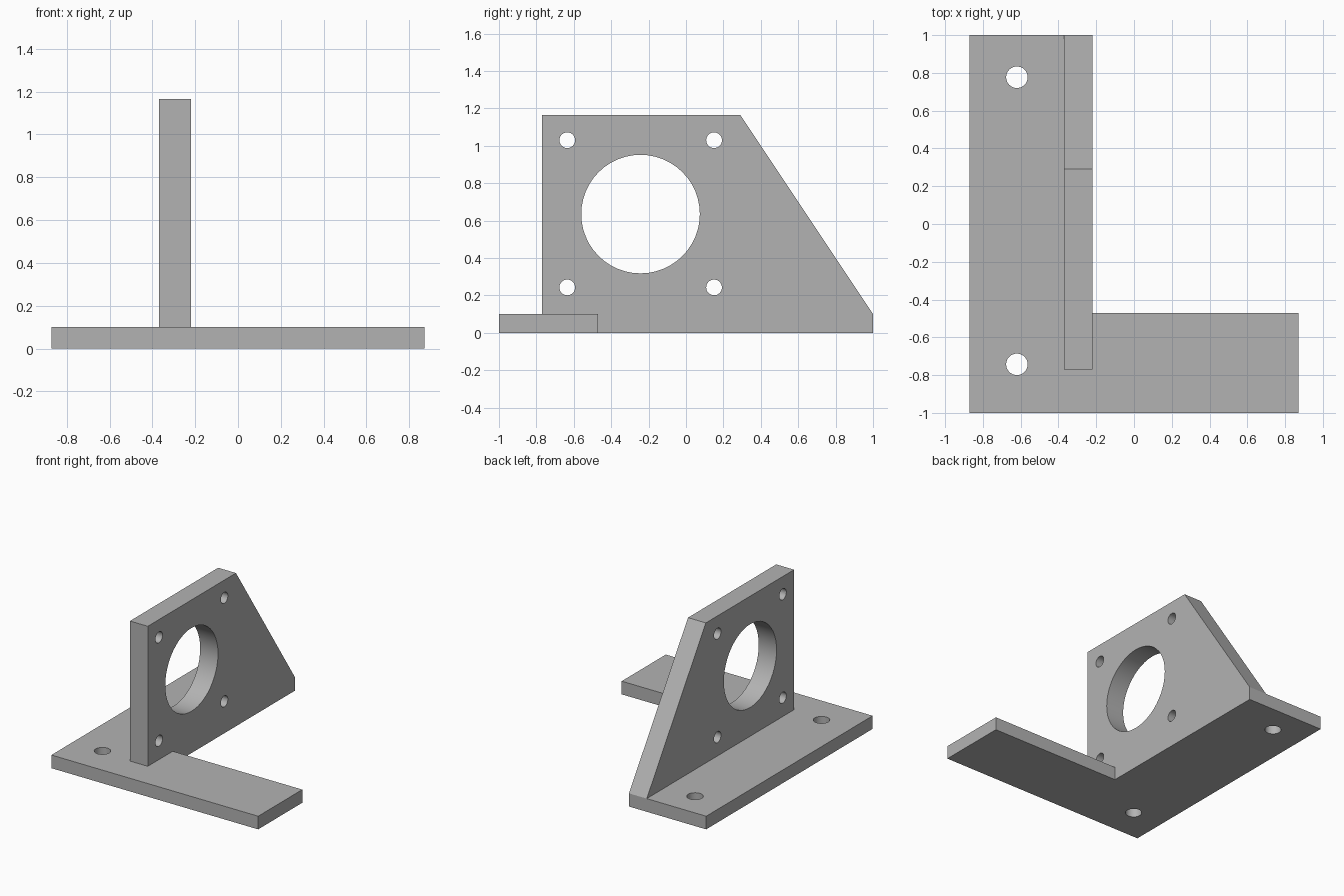
import bpy, bmesh, math
from mathutils import Matrix

cube = bpy.data.objects.get("Cube")
if cube:
    bpy.data.objects.remove(cube, do_unlink=True)

grey = bpy.data.materials.new("plain grey")
grey.use_nodes = True
colour = (0.45, 0.45, 0.45, 1)
grey.diffuse_color = colour
grey.node_tree.nodes["Principled BSDF"].inputs["Base Color"].default_value = colour


def add_object(name, bm):
    bmesh.ops.recalc_face_normals(bm, faces=bm.faces)
    mesh = bpy.data.meshes.new(name)
    bm.to_mesh(mesh)
    bm.free()
    mesh.materials.append(grey)
    obj = bpy.data.objects.new(name, mesh)
    bpy.context.collection.objects.link(obj)
    return obj


def extrude_outline(name, points, direction):
    bm = bmesh.new()
    face = bm.faces.new([bm.verts.new(p) for p in points])
    out = bmesh.ops.extrude_face_region(bm, geom=[face])
    verts = [v for v in out["geom"] if isinstance(v, bmesh.types.BMVert)]
    bmesh.ops.translate(bm, verts=verts, vec=direction)
    return add_object(name, bm)


def hole_cutter(name, centre, radius, sides, along_x=False):
    bm = bmesh.new()
    turn = Matrix.Rotation(math.pi / 2, 4, "Y") if along_x else Matrix()
    bmesh.ops.create_cone(bm, cap_ends=True, segments=sides, radius1=radius,
                          radius2=radius, depth=0.4,
                          matrix=Matrix.Translation(centre) @ turn)
    cutter = add_object(name, bm)
    cutter.hide_render = True
    return cutter


def combine(target, other, operation):
    mod = target.modifiers.new(operation.lower(), "BOOLEAN")
    mod.operation = operation
    mod.solver = "EXACT"
    mod.object = other
    bpy.context.view_layer.objects.active = target
    bpy.ops.object.modifier_apply(modifier=mod.name)
    bpy.data.objects.remove(other, do_unlink=True)


# L-shaped base plate
left, right, inner, thick = -0.87, 0.87, -0.22, 0.1
base_outline = [(left, -1), (right, -1), (right, -0.47),
                (inner, -0.47), (inner, 1), (left, 1)]
bracket = extrude_outline("bracket", [(x, y, 0) for x, y in base_outline], (0, 0, thick))

# Upright wall with a sloping rear edge, fused into the base
wall_outline = [(-0.77, 0), (1, 0), (1, thick), (0.29, 1.165), (-0.77, 1.165)]
wall = extrude_outline("upright_wall", [(-0.37, y, z) for y, z in wall_outline],
                       (0.15, 0, 0))
combine(bracket, wall, "UNION")

# Large bore and four bolt holes through the wall
combine(bracket, hole_cutter("bore", (-0.295, -0.243, 0.635), 0.317, 48, True), "DIFFERENCE")
for y in (-0.635, 0.15):
    for z in (0.243, 1.03):
        combine(bracket, hole_cutter("bolt_hole", (-0.295, y, z), 0.042, 32, True),
                "DIFFERENCE")

# Mounting holes through the base
for y in (-0.743, 0.777):
    combine(bracket, hole_cutter("mounting_hole", (-0.62, y, 0.05), 0.057, 32), "DIFFERENCE")

# Smooth the hole walls, keep the plate edges sharp
bpy.ops.object.select_all(action="DESELECT")
bracket.select_set(True)
bpy.context.view_layer.objects.active = bracket
bpy.ops.object.shade_smooth_by_angle(angle=math.radians(30))
